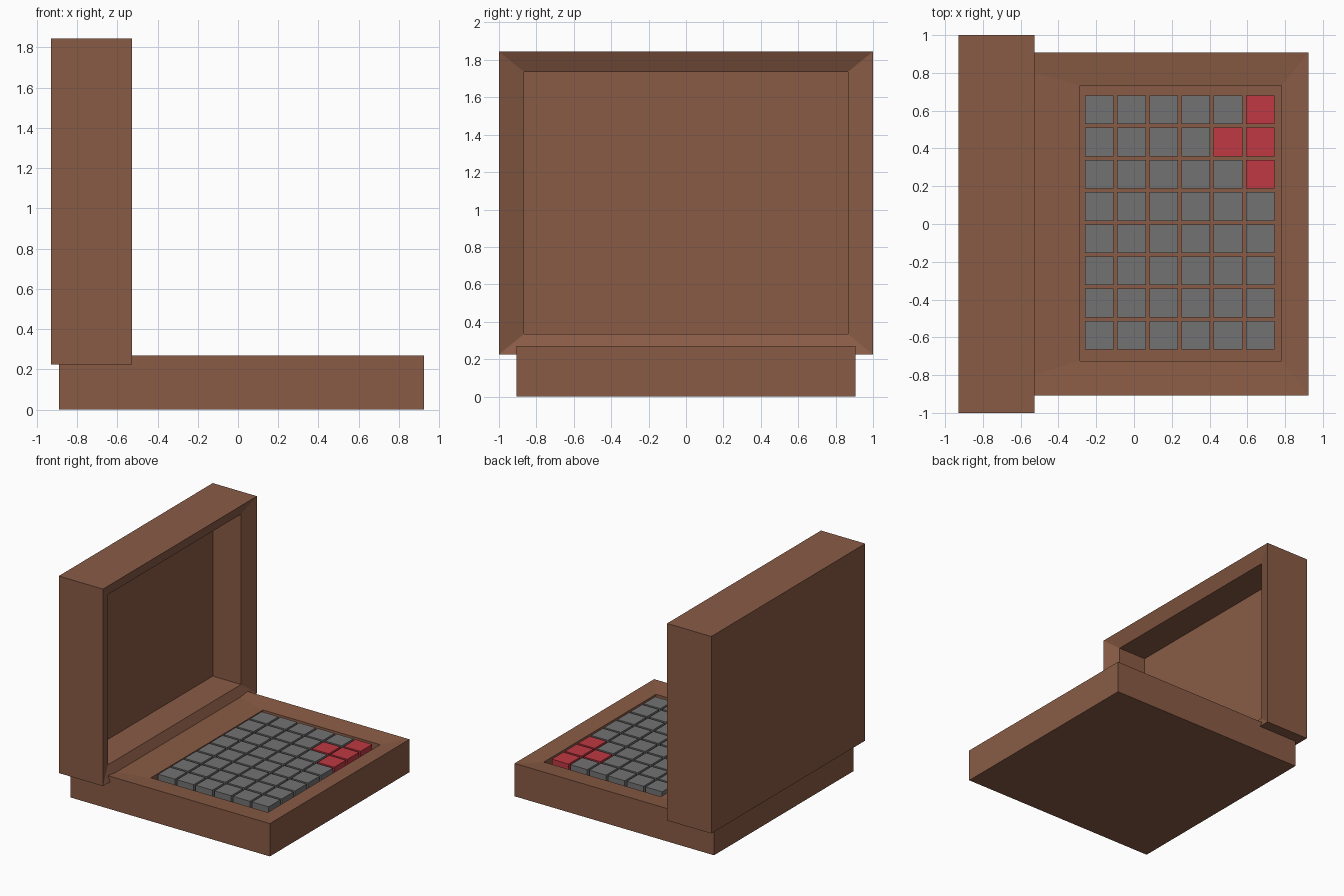
import bpy
import bmesh

cube = bpy.data.objects.get("Cube")
if cube:
    bpy.data.objects.remove(cube, do_unlink=True)


def material(name, rgb):
    mat = bpy.data.materials.new(name)
    mat.use_nodes = True
    mat.diffuse_color = (*rgb, 1)
    mat.node_tree.nodes["Principled BSDF"].inputs["Base Color"].default_value = (*rgb, 1)
    return mat


BROWN = material("case brown", (0.25, 0.105, 0.06))
GREY = material("key grey", (0.17, 0.17, 0.17))
RED = material("key red", (0.52, 0.04, 0.055))


def stacked_shell(name, mat, levels, place=lambda u, v, w: (u, v, w)):
    """Closed shell through rectangles (u0, u1, v0, v1, height), capped at both ends."""
    bm = bmesh.new()
    rings = [[bm.verts.new(place(u, v, w))
              for u, v in ((u0, v0), (u1, v0), (u1, v1), (u0, v1))]
             for u0, u1, v0, v1, w in levels]
    for low, high in zip(rings, rings[1:]):
        for i in range(4):
            j = (i + 1) % 4
            bm.faces.new((low[i], low[j], high[j], high[i]))
    bm.faces.new(rings[0][::-1])
    bm.faces.new(rings[-1])
    bmesh.ops.recalc_face_normals(bm, faces=bm.faces)
    mesh = bpy.data.meshes.new(name)
    bm.to_mesh(mesh)
    bm.free()
    mesh.materials.append(mat)
    obj = bpy.data.objects.new(name, mesh)
    bpy.context.collection.objects.link(obj)
    return obj


# Base tray: box, shallow sloping deck, then the key pocket
base_outer = (-0.89, 0.925, -0.907, 0.907)
pocket = (-0.285, 0.78, -0.725, 0.733)
POCKET_FLOOR = 0.2
stacked_shell("base_tray", BROWN, [
    (*base_outer, 0), (*base_outer, 0.27),
    (*pocket, 0.254), (*pocket, POCKET_FLOOR)])

# Upright lid: box on its side, bevelled rim, then a deep hollow
lid_outer = (0.225, 1.845, -1, 1)
hollow = (0.335, 1.735, -0.865, 0.865)
stacked_shell("lid", BROWN, [
    (*lid_outer, -0.93), (*lid_outer, -0.528),
    (*hollow, -0.578), (*hollow, -0.835)],
    place=lambda u, v, w: (w, v, u))

# Key grid, with the arrow cluster in red
PITCH, SIZE = 0.1705, 0.152
arrows = {(5, 7), (4, 6), (5, 6), (5, 5)}
for col in range(6):
    for row in range(8):
        x, y = -0.26 + col * PITCH, -0.665 + row * PITCH
        is_arrow = (col, row) in arrows
        key = (x, x + SIZE, y, y + SIZE)
        stacked_shell("arrow_key" if is_arrow else "key", RED if is_arrow else GREY,
                      [(*key, POCKET_FLOOR - 0.005), (*key, 0.267)])
